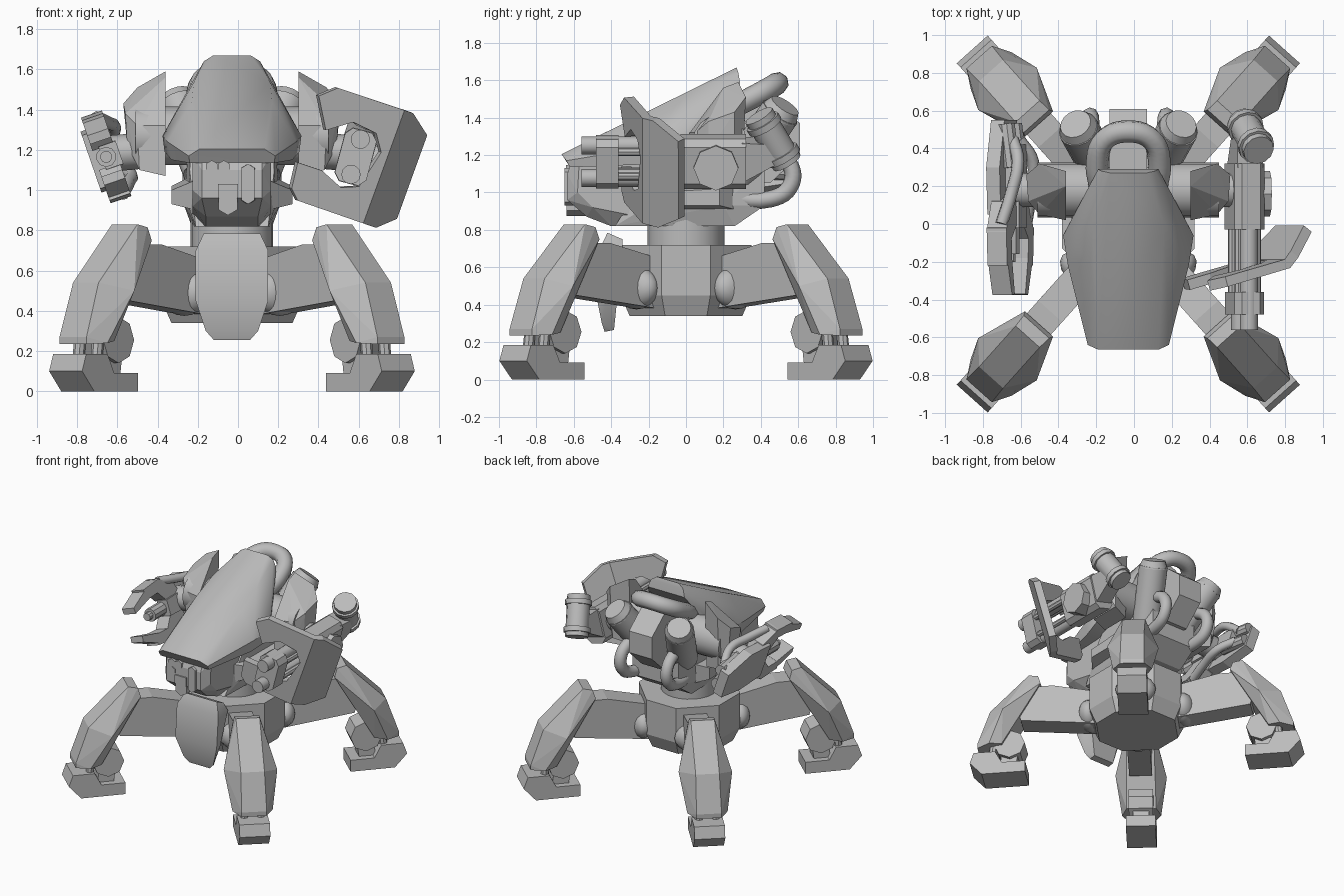
import bpy, bmesh, math
from mathutils import Vector, Matrix

if "Cube" in bpy.data.objects:
    bpy.data.objects.remove(bpy.data.objects["Cube"])

CX = -0.03                       # centre line of the body
grey = bpy.data.materials.new("mid_grey")
grey.diffuse_color = (0.5, 0.5, 0.5, 1)
grey.use_nodes = True
grey.node_tree.nodes["Principled BSDF"].inputs["Base Color"].default_value = grey.diffuse_color


def finish(name, bm, smooth=0):
    bmesh.ops.recalc_face_normals(bm, faces=bm.faces)
    me = bpy.data.meshes.new(name)
    bm.to_mesh(me)
    bm.free()
    me.materials.append(grey)
    ob = bpy.data.objects.new(name, me)
    bpy.context.collection.objects.link(ob)
    if smooth:
        bpy.ops.object.select_all(action='DESELECT')
        ob.select_set(True)
        bpy.context.view_layer.objects.active = ob
        bpy.ops.object.shade_smooth_by_angle(angle=math.radians(smooth))
    return ob


def hull(name, pts, smooth=0):
    """Faceted solid wrapped round a few corner points."""
    bm = bmesh.new()
    for p in pts:
        bm.verts.new(p)
    r = bmesh.ops.convex_hull(bm, input=bm.verts)
    junk = [g for g in r["geom_interior"] if isinstance(g, bmesh.types.BMVert)]
    bmesh.ops.delete(bm, geom=junk, context='VERTS')
    bmesh.ops.dissolve_limit(bm, angle_limit=0.03, verts=bm.verts, edges=bm.edges)
    return finish(name, bm, smooth)


def cyl(name, a, b, r, n=16, r2=None):
    a, b = Vector(a), Vector(b)
    bm = bmesh.new()
    m = Matrix.Translation((a + b) / 2) @ (b - a).to_track_quat('Z', 'Y').to_matrix().to_4x4()
    bmesh.ops.create_cone(bm, cap_ends=True, segments=n, radius1=r,
                          radius2=r if r2 is None else r2, depth=(b - a).length, matrix=m)
    return finish(name, bm, 35 if n > 8 else 0)


def tube(name, pts, r):
    cu = bpy.data.curves.new(name, 'CURVE')
    cu.dimensions, cu.bevel_depth, cu.bevel_resolution = '3D', r, 2
    cu.resolution_u, cu.use_fill_caps = 5, True
    sp = cu.splines.new('BEZIER')
    sp.bezier_points.add(len(pts) - 1)
    for bp, p in zip(sp.bezier_points, pts):
        bp.co = p
        bp.handle_left_type = bp.handle_right_type = 'AUTO'
    tmp = bpy.data.objects.new(name + "_path", cu)
    bpy.context.collection.objects.link(tmp)
    me = bpy.data.meshes.new_from_object(tmp.evaluated_get(bpy.context.evaluated_depsgraph_get()))
    bpy.data.objects.remove(tmp)
    bm = bmesh.new()
    bm.from_mesh(me)
    bpy.data.meshes.remove(me)
    finish(name, bm, 50)


def box(x0, x1, y0, y1, z0, z1):
    return [(x, y, z) for x in (x0, x1) for y in (y0, y1) for z in (z0, z1)]


# ---- hips and neck
OCT = [(.13, .35), (.35, .13), (.35, -.13), (.13, -.35),
       (-.13, -.35), (-.35, -.13), (-.35, .13), (-.13, .35)]
hull("hip_block", [(CX + x * k, y * k, z) for x, y in OCT for k, z in ((.86, .34), (1, .45), (1, .72))])
cyl("neck", (CX, 0, .7), (CX, 0, .86), .205, 24)
hull("hip_front_plate", [(CX + s * w, y, z) for s in (-1, 1) for w, y, z in
     ((.14, -.42, .785), (.14, -.34, .75), (.18, -.46, .70), (.18, -.34, .70),
      (.18, -.48, .45), (.17, -.42, .45), (.13, -.45, .30), (.09, -.435, .255), (.09, -.385, .265))], 30)

# ---- four legs, drawn as (radius, sideways, height) and turned onto the diagonals
C, S = math.cos(math.radians(48.2)), math.sin(math.radians(48.2))
for sx in (-1, 1):
    for sy in (-1, 1):
        tag = ("left" if sx < 0 else "right") + ("_front" if sy < 0 else "_back")

        def P(r, t, z):
            return (CX + sx * (r * C - t * S), sy * (r * S + t * C), z)

        def slab(name, prof, w):
            hull(name + "_" + tag, [P(r, t, z) for r, z in prof for t in (-w, w)])

        slab("thigh", [(.28, .38), (.28, .65), (.62, .73), (.84, .73), (.9, .6), (.86, .45), (.75, .44)], .085)
        hull("shin_" + tag, [P(r + (.04 if s < 0 and t > .17 else 0), s * t, z) for s in (-1, 1) for r, t, z in
             ((.80, .085, .83), (.73, .09, .815), (.71, .10, .75), (1.09, .085, .54), (.94, .19, .50),
              (.91, .12, .48), (1.185, .09, .27), (1.185, .09, .235), (1.09, .145, .24), (1.0, .11, .25))])
        cyl("ankle_" + tag, P(.945, -.09, .255), P(.945, .09, .255), .115, 8)
        for t in (-.06, .06):
            cyl("ankle_rod_" + tag, P(1.06, t, .3), P(1.08, t, .14), .03, 8)
        slab("ankle_block", [(.90, .08), (.88, .22), (1.0, .26), (1.02, .08)], .06)
        slab("heel", [(.825, 0), (.825, .09), (1.1, .09), (1.14, 0)], .11)
        slab("toe", [(.98, .05), (1.05, .185), (1.21, .185), (1.24, .1), (1.15, 0), (1.0, 0)], .11)
        # rounded hip joint
        bm = bmesh.new()
        bmesh.ops.create_uvsphere(bm, u_segments=16, v_segments=10, radius=1)
        for v in bm.verts:
            v.co = P(.355 + v.co.x * .085, v.co.y * .15, .49 + v.co.z * .115)
        finish("hip_joint_" + tag, bm, 40)

# ---- torso and cockpit nose
hull("nose", [(CX + s * w, y, z) for s in (-1, 1) for w, y, z in
     ((.195, -.57, 1.18), (.15, -.61, 1.17), (.195, -.58, 1.0), (.15, -.635, 1.10), (.15, -.635, .96),
      (.13, -.53, .87), (.13, -.40, .82), (.195, -.5, .92), (.195, 0, .82), (.195, 0, 1.2))])
hull("torso", [(CX + s * w, y, z) for s in (-1, 1) for w, y, z in
     ((.18, -.38, .82), (.2, .26, .82), (.22, -.2, .93), (.24, .2, .93), (.2, .42, .93),
      (.21, -.2, 1.1), (.22, .25, 1.2), (.2, .42, 1.15), (.15, .3, 1.42), (.2, 0, 1.4))])
for s in (-1, 1):
    hull("side_block", [(CX + s * x, y, z) for x, y, z in
         ((.18, -.3, .9), (.18, -.3, 1.05), (.18, .3, .9), (.18, .3, 1.08), (.3, -.17, .93),
          (.3, -.17, 1.0), (.3, .18, .93), (.3, .18, 1.02))])
for x, z in ((-.13, 1.115), (-.07, 1.115), (-.13, 1.055)):
    cyl("sensor", (x, -.5, z), (x, -.642, z), .033, 6)
hull("nose_gun_block", box(-.10, 0, -.645, -.5, .96, 1.03))
cyl("nose_gun", (-.05, -.5, .93), (-.05, -.64, .93), .055, 6)
hull("nose_capsule", [(x, y, z) for y, k in ((-.55, 1), (-.65, .8)) for x, z in
     ((.05 - .04 * k, .95), (.05 - .04 * k, 1.11), (.05 + .04 * k, .95), (.05 + .04 * k, 1.11),
      (.05, .93), (.05, 1.13))], 40)

# ---- sloping armour shell
hull("shell", [(CX + s * w, y, z) for s in (-1, 1) for w, y, z in
     ((.16, -.665, 1.205), (.215, -.64, 1.17), (.21, -.62, 1.135), (.20, -.2, 1.435), (.32, -.22, 1.24),
      (.30, -.22, 1.15), (.19, 0, 1.535), (.345, -.06, 1.27), (.335, -.04, 1.19),
      (.095, .27, 1.668), (.14, .28, 1.64), (.16, .29, 1.58), (.24, .12, 1.33))], 40)

# ---- back block, pipe loop, exhausts and hoses
hull("back_block", [(CX + s * w, y, z) for s in (-1, 1) for w, y, z in
     ((.1, .2, 1.5), (.1, .45, 1.5), (.1, .61, 1.37), (.1, .61, 1.2), (.1, .45, 1.05), (.1, .2, 1.05))])
tube("pipe_loop", [(CX - .15, .2, 1.43), (CX - .165, .32, 1.49), (CX - .12, .45, 1.56), (CX, .49, 1.585),
                   (CX + .12, .45, 1.56), (CX + .165, .32, 1.49), (CX + .15, .2, 1.43)], .06)
for s in (-1, 1):
    cyl("exhaust", (CX + s * .14, .28, 1.1), (CX + s * .265, .505, 1.43), .108, 16)
    cyl("exhaust_rim", (CX + s * .262, .5, 1.42), (CX + s * .28, .53, 1.465), .108, 16, .085)
    tube("hose", [(CX + s * .19, .45, 1.22), (CX + s * .2, .56, 1.14), (CX + s * .2, .555, 1.03),
                  (CX + s * .19, .45, .965), (CX + s * .17, .2, .98)], .045)
    # shoulder drum and bent shoulder armour
    cyl("shoulder_drum", (CX + s * .15, .18, 1.27), (CX + s * .48, .18, 1.27), .145, 16)
    hull("shoulder_armour", [(CX + s * x, y, z) for x, y, z in
         ((.33, .28, 1.59), (.33, .2, 1.56), (.33, .02, 1.32), (.33, .02, 1.07), (.33, .26, 1.07),
          (.47, .32, 1.51), (.47, .05, 1.32), (.46, .05, 1.1), (.46, .3, 1.1),
          (.54, .26, 1.43), (.53, .12, 1.38), (.52, .12, 1.22), (.52, .26, 1.22))])
    cyl("arm_link", (CX + s * .4, .18, 1.2), (CX + s * .62, .18, 1.18), .09, 12)


def rolled(cx, cz, deg):
    """Frame for an arm rolled about the front-back axis."""
    c, q = math.cos(math.radians(deg)), math.sin(math.radians(deg))
    return lambda u, y, v: (cx + u * c + v * q, y, cz - u * q + v * c)


# ---- right arm: twin barrel gun
G = rolled(.585, 1.165, 15)
OVAL = [(.055, .15), (.09, .11), (.09, -.11), (.055, -.15)]
def gun_part(name, y0, y1, k):
    hull(name, [G(s * u * k, y, v * k) for u, v in OVAL for s in (-1, 1) for y in (y0, y1)])
gun_part("gun_body", -.03, .32, .92)
gun_part("gun_clamp", -.48, -.36, .9)
for v in (-.09, .09):
    cyl("barrel", G(0, -.56, v), G(0, 0, v), .048, 12)
    for u in (-.05, .05):
        cyl("barrel_rod", G(u, -.4, v * .75), G(u, 0, v * .75), .022, 8)
cyl("gun_pivot", (.6, .16, 1.14), (.72, .16, 1.13), .12, 8)
hull("gun_rear", [G(u, y, v) for u in (-.07, .07) for y, v in ((.3, -.1), (.3, .12), (.48, .11), (.48, 0))])
A, B = Vector((.66, .39, 1.41)), Vector((.575, .54, 1.16))
cyl("gun_drum", A, B, .083, 12)
for f in (.12, .78):
    cyl("drum_band", A.lerp(B, f), A.lerp(B, f + .12), .097, 12)

# ---- bent shield with a notch round the barrels
EDGE = [(.395, 1.47), (.49, 1.51), (.85, 1.39), (.92, 1.28), (.77, .865), (.665, .82), (.29, .95),
        (.26, 1.01), (.29, 1.14), (.41, 1.1), (.505, 1.015), (.595, 1.02), (.705, 1.19),
        (.68, 1.285), (.565, 1.34), (.43, 1.3)]
ca, sa = math.cos(math.radians(20)), math.sin(math.radians(20))
bm = bmesh.new()
bm.faces.new([bm.verts.new((x, 0, z)) for x, z in EDGE])
bmesh.ops.bisect_plane(bm, geom=bm.verts[:] + bm.edges[:] + bm.faces[:],
                       plane_co=(.59 + .13 * ca, 0, 1.17 - .13 * sa), plane_no=(ca, 0, -sa))
for v in bm.verts:
    u = (v.co.x - .59) * ca - (v.co.z - 1.17) * sa
    v.co.y = -.21 + (u - .13) * (.28 if u < .131 else 1.3)
shield = finish("shield", bm)
mod = shield.modifiers.new("thickness", 'SOLIDIFY')
mod.thickness, mod.offset = .055, 0

# ---- left arm: long two-fingered claw
K = rolled(-.655, 1.165, -19)
def claw(name, prof, u0, u1):
    hull(name, [K(u, y, v) for y, v in prof for u in (u0, u1)])
claw("forearm_plate", [(.55, .08), (.55, -.12), (.3, -.16), (.05, -.14), (.05, .14), (.3, .16)], -.08, -.005)
claw("forearm_core", [(.42, .07), (.42, -.07), (-.02, -.06), (-.02, .06)], -.02, .07)
cyl("palm_stub", K(0, 0, 0), K(0, -.16, 0), .05, 10)
cyl("palm_tip", K(0, -.16, 0), K(0, -.2, 0), .03, 10)
for s in (-1, 1):
    claw("finger_root", [(.16, s * .05), (.12, s * .15), (-.04, s * .225), (-.08, s * .14), (.0, s * .05)], -.055, .055)
    claw("finger_mid", [(-.02, s * .225), (-.0, s * .14), (-.2, s * .13), (-.22, s * .21)], -.055, .055)
    claw("finger_tip", [(-.18, s * .21), (-.18, s * .13), (-.37, s * .085), (-.375, s * .13)], -.055, .055)
    tube("claw_hose", [K(.03, .45, s * .05), K(.085, .33, s * .12), K(.06, .16, s * .16), K(.02, 0, s * .2)], .033)
    cyl("forearm_piston", K(.0, .53, s * .06), K(.03, .3, s * .06), .045, 10)
